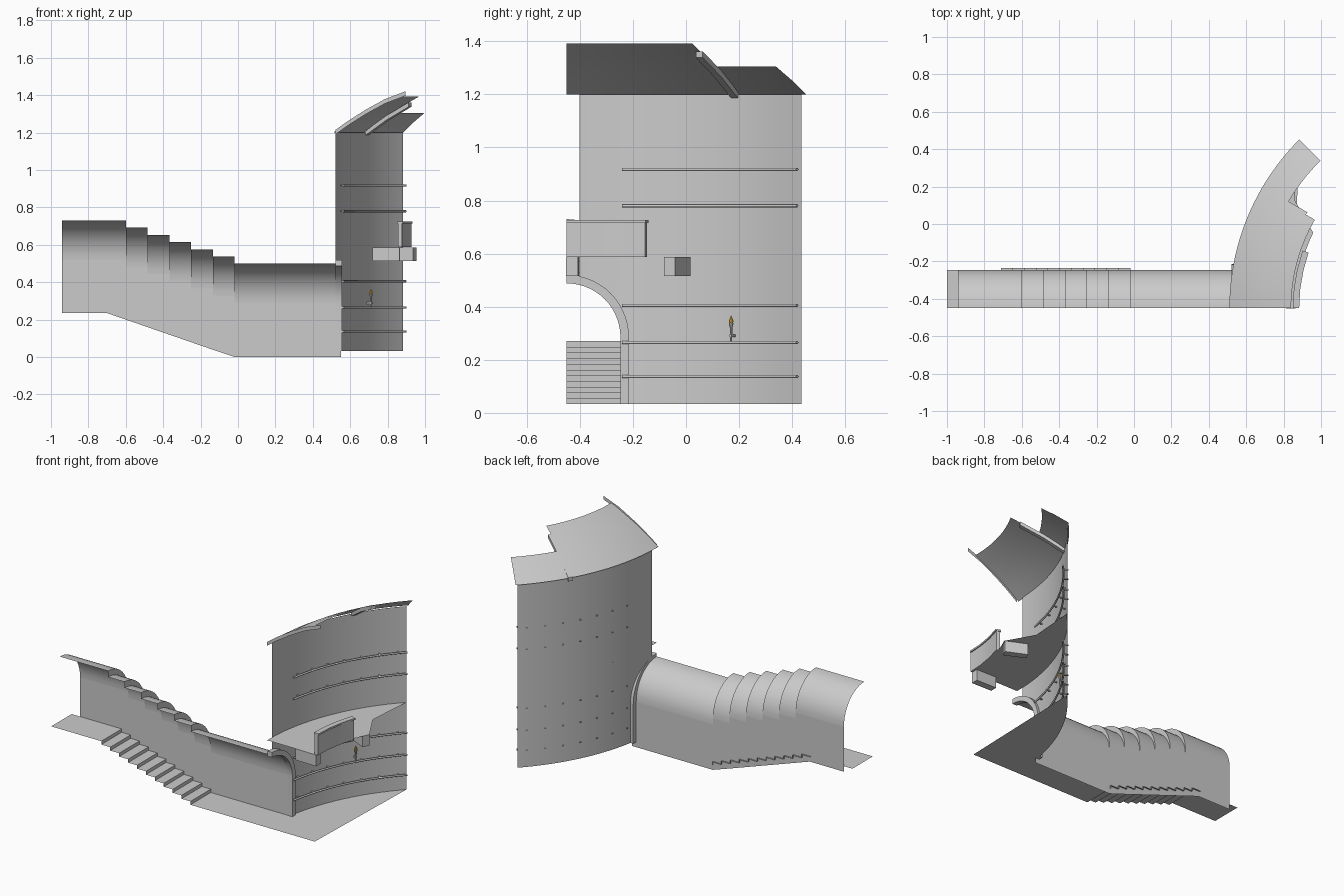
import bpy, bmesh
from math import sin, cos, asin, degrees, radians, pi, sqrt

if "Cube" in bpy.data.objects:
    bpy.data.objects.remove(bpy.data.objects["Cube"])

CX, CY = 1.785, -0.45          # centre of the round tower
RW = 1.265                     # tower wall radius


def P(r, deg, z):
    a = radians(deg)
    return (CX - r * cos(a), CY + r * sin(a), z)


def make(name, verts, faces, smooth=None, color=None):
    me = bpy.data.meshes.new(name)
    me.from_pydata(verts, [], faces)
    ob = bpy.data.objects.new(name, me)
    bpy.context.collection.objects.link(ob)
    bm = bmesh.new()
    bm.from_mesh(me)
    bmesh.ops.remove_doubles(bm, verts=bm.verts, dist=1e-5)
    bmesh.ops.recalc_face_normals(bm, faces=bm.faces)
    bm.to_mesh(me)
    bm.free()
    if smooth:
        bpy.ops.object.select_all(action='DESELECT')
        ob.select_set(True)
        bpy.context.view_layer.objects.active = ob
        bpy.ops.object.shade_smooth_by_angle(angle=radians(smooth))
    if color:
        m = bpy.data.materials.new(name)
        m.diffuse_color = color
        m.use_nodes = True
        m.node_tree.nodes["Principled BSDF"].inputs["Base Color"].default_value = m.diffuse_color
        me.materials.append(m)
    return ob


def grid(name, columns, smooth=None, closed=False):
    """Skin a list of equally long point columns; closed makes capped tubes."""
    n = len(columns[0])
    verts = [p for c in columns for p in c]
    faces = []
    for i in range(len(columns) - 1):
        for j in range(n if closed else n - 1):
            k = (j + 1) % n
            faces.append((i * n + j, i * n + k, (i + 1) * n + k, (i + 1) * n + j))
    if closed:
        faces += [tuple(range(n)), tuple(range(len(verts) - n, len(verts)))]
    return make(name, verts, faces, smooth)


def ring(name, a0, a1, section, steps, smooth=30):
    """Sweep a closed (radius, z) section around the tower."""
    cols = [[P(r, a0 + (a1 - a0) * i / steps, z) for r, z in section] for i in range(steps + 1)]
    return grid(name, cols, smooth, True)


def radial_box(name, deg, r0, r1, z0, z1, width, h):
    """Bar along a radius; z0/z1 are its bottom heights at r0/r1."""
    a = radians(deg)
    ox, oy = sin(a) * width / 2, cos(a) * width / 2
    cols = []
    for r, z in ((r0, z0), (r1, z1)):
        x, y, _ = P(r, deg, 0)
        cols.append([(x - ox, y - oy, z), (x + ox, y + oy, z),
                     (x + ox, y + oy, z + h), (x - ox, y - oy, z + h)])
    return grid(name, cols, None, True)


# half vault of the passage, stepping down above the stairs
def vault_arc(x, spring):
    return [(x, -0.45 + 0.205 * cos(t * pi / 24), spring + 0.21 * sin(t * pi / 24)) for t in range(13)]


def wall_bottom(x):
    return min(0.235, max(0.0, (-0.02 - x) * 0.235 / 0.68))


edges = [-0.94] + [-0.6 + 0.1165 * i for i in range(6)] + [0.55]
vault = []
for i in range(7):
    s = 0.52 - 0.0385 * i
    vault += [vault_arc(edges[i], s), vault_arc(edges[i + 1], s)]
grid("passage_vault", vault, 35)

# passage wall below the vault
cols = []
for i in range(7):
    s = 0.52 - 0.0385 * i
    xs = [edges[i], edges[i + 1]]
    if i == 0:
        xs.insert(1, -0.7)
    cols += [[(x, -0.245, wall_bottom(x)), (x, -0.245, s)] for x in xs]
grid("passage_wall", cols)

# upper floor and stairs
make("upper_floor", [(-1, -0.45, 0.27), (-0.71, -0.45, 0.27), (-0.71, -0.245, 0.27), (-1, -0.245, 0.27)],
     [(0, 1, 2, 3)])
N = 11
prof = [(-0.02, 0.033)]
for i in range(N):
    x, z = -0.02 - 0.69 * i / N, 0.033 + 0.237 * (i + 1) / N
    prof += [(x, z), (x - 0.69 / N, z)]
grid("stairs", [[(x, y, z) for y in (-0.45, -0.236)] for x, z in prof])

# lower floor of passage and tower
floor = [(-0.02, -0.45, 0.033), (0.855, -0.45, 0.033)]
floor += [P(RW, 44.4 - 34.9 * i / 16, 0.033) for i in range(17)]
floor += [(0.53, -0.245, 0.033), (-0.02, -0.245, 0.033)]
make("lower_floor", floor, [tuple(range(len(floor)))])

# door frame arch
arch = [(0, 0.033)] + [(t * 90 / 14, None) for t in range(15)]
cols = []
for ang, z in arch:
    c = []
    for x, r in ((0.522, 0.203), (0.556, 0.203), (0.556, 0.235), (0.522, 0.235)):
        t = radians(ang)
        c.append((x, -0.45 + r * cos(t), z if z is not None else 0.285 + r * sin(t)))
    cols.append(c)
grid("door_frame", cols, 30, True)

# tower wall with doorway cut under the arch
a_door = degrees(asin(0.225 / RW))
cols = []
for i in range(13):
    a = 2.25 + (a_door - 2.25) * i / 12
    d = RW * sin(radians(a))
    z = 0.285 + sqrt(max(0, 0.225 ** 2 - d * d))
    cols.append([P(RW, a, z), P(RW, a, 1.2)])
for i in range(25):
    a = a_door + (44.4 - a_door) * i / 24
    cols.append([P(RW, a, 0.033), P(RW, a, 1.2)])
grid("tower_wall", cols, 40)

# domed roof in two broken pieces
slope = [(1.275, 1.2), (1.197, 1.255), (1.115, 1.305), (1.03, 1.35), (0.945, 1.392)]
for name, a0, a1, pts in (("roof_large", 0, 30, slope), ("roof_small", 30, 45, slope[:3])):
    grid(name, [[P(r, a0 + (a1 - a0) * i / 16, z) for r, z in pts] for i in range(17)], 40)

# rafters: thin cut one at the section, full one at the roof break
cols = []
for r, z in ((1.265, 1.19), (1.19, 1.243), (1.1, 1.3), (1.0, 1.355), (0.89, 1.397)):
    cols.append([P(r, 0, z), P(r, 0, z + 0.024)])
grid("cut_rafter", cols)
for i, (r0, z0, r1, z1) in enumerate(((1.275, 1.18, 1.14, 1.265), (1.14, 1.265, 1.0, 1.338))):
    radial_box("rafter_%d" % i, 30, r0, r1, z0, z1, 0.03, 0.024)

# wall rails with brackets that poke through the wall
for i, z in enumerate((0.137, 0.265, 0.405, 0.78, 0.917)):
    sec = [(1.242 + 0.006 * cos(k * pi / 4), z + 0.006 * sin(k * pi / 4)) for k in range(8)]
    ring("rail_%d" % i, 9.7, 44.4, sec, 24, 50)
    for k in range(7):
        radial_box("rail_bracket_%d_%d" % (i, k), 12 + k * 5, 1.242, 1.272, z - 0.003, z - 0.003, 0.008, 0.006)

# gallery platform
plat = [P(RW, 44.4 * i / 24, 0.588) for i in range(25)]
plat += [(0.858, 0.13, 0.588)]
plat += [P(0.92, 26 - 26 * i / 8, 0.588) for i in range(9)]
make("gallery_platform", plat, [tuple(range(len(plat)))])

# parapet with cap, and joists under the gallery
ring("parapet", 0, 19, [(0.908, 0.588), (0.93, 0.588), (0.93, 0.715), (0.908, 0.715)], 3, 10)
ring("parapet_cap", 0, 19.2, [(0.902, 0.715), (0.936, 0.715), (0.936, 0.726), (0.902, 0.726)], 3, 10)
radial_box("joist_0", 1.3, 0.92, 1.065, 0.515, 0.515, 0.045, 0.072)
radial_box("joist_1", 24.8, 0.925, 1.065, 0.515, 0.515, 0.045, 0.072)


# wall torch
def lathe(name, prof, deg, r, color=None):
    x0, y0, _ = P(r, deg, 0)
    cols = [[(x0 + q * cos(k * pi / 4), y0 + q * sin(k * pi / 4), z) for k in range(8)] for q, z in prof]
    ob = grid(name, cols, 40, True)
    if color:
        m = bpy.data.materials.new(name)
        m.diffuse_color = color
        m.use_nodes = True
        m.node_tree.nodes["Principled BSDF"].inputs["Base Color"].default_value = m.diffuse_color
        ob.data.materials.append(m)


lathe("torch_handle", [(0.003, 0.26), (0.005, 0.32), (0.009, 0.338)], 30, 1.24)
lathe("torch_flame", [(0.006, 0.338), (0.009, 0.346), (0.001, 0.366)], 30, 1.24, (0.9, 0.5, 0.05, 1))
radial_box("torch_bracket", 30, 1.235, 1.265, 0.285, 0.285, 0.01, 0.01)
